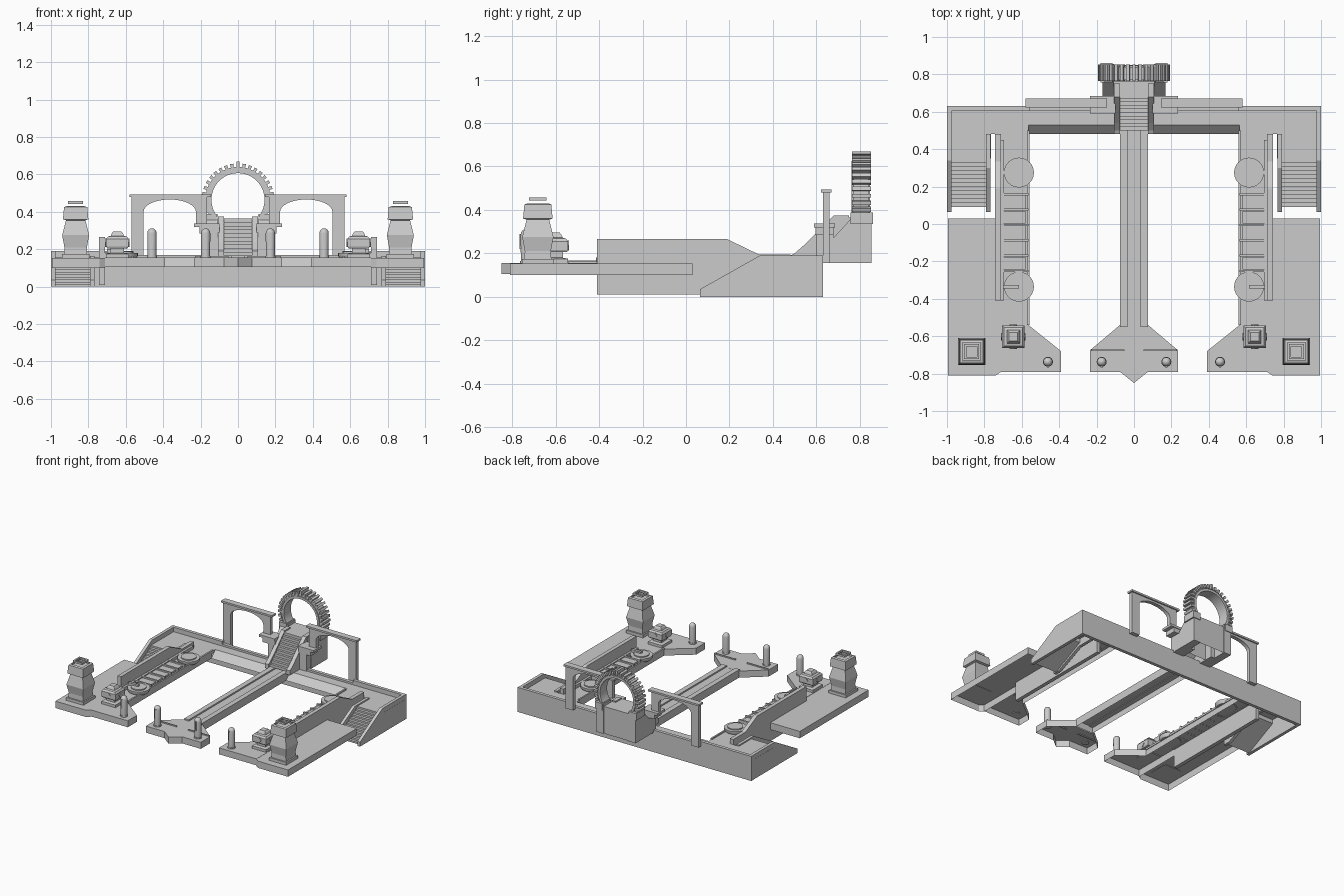
import bpy, bmesh
from math import sin, cos, pi, radians, sqrt

if "Cube" in bpy.data.objects:
    bpy.data.objects.remove(bpy.data.objects["Cube"])

MAP = {'x': lambda u, v, w: (w, u, v),
       'y': lambda u, v, w: (u, w, v),
       'z': lambda u, v, w: (u, v, w)}


def finish(name, bm, mirror, smooth):
    me = bpy.data.meshes.new(name)
    bm.to_mesh(me)
    bm.free()
    ob = bpy.data.objects.new(name, me)
    bpy.context.collection.objects.link(ob)
    if mirror:
        ob.modifiers.new("Mirror", 'MIRROR').use_mirror_merge = False
    if smooth:
        bpy.context.view_layer.objects.active = ob
        ob.select_set(True)
        bpy.ops.object.shade_smooth_by_angle(angle=radians(35))
        ob.select_set(False)
    return ob


def prisms(name, items, axis='z', mirror=False, hollow=False, smooth=False):
    """items: list of (outline, start, end) extruded along axis; hollow drops the start cap."""
    bm = bmesh.new()
    caps = []
    for pts, a, b in items:
        lo = [bm.verts.new(MAP[axis](u, v, a)) for u, v in pts]
        hi = [bm.verts.new(MAP[axis](u, v, b)) for u, v in pts]
        caps.append(bm.faces.new(lo))
        bm.faces.new(hi)
        for i in range(len(pts)):
            j = (i + 1) % len(pts)
            bm.faces.new((lo[i], lo[j], hi[j], hi[i]))
    bmesh.ops.recalc_face_normals(bm, faces=bm.faces)
    if hollow:
        bmesh.ops.delete(bm, geom=caps, context='FACES_ONLY')
    return finish(name, bm, mirror, smooth)


def rect(u0, u1, v0, v1):
    return [(u0, v0), (u1, v0), (u1, v1), (u0, v1)]


def boxes(name, dims, **kw):
    return prisms(name, [(rect(a, b, c, d), e, f) for a, b, c, d, e, f in dims], **kw)


def sym(pts):
    return pts + [(-x, y) for x, y in reversed(pts) if abs(x) > 1e-6]


def lathe(name, cx, cy, profile, n, ring=False, mirror=True, smooth=False):
    """Stacked rings of (half width, z); n=4 gives an axis-aligned square section."""
    bm = bmesh.new()
    k, off = (sqrt(2), pi / 4) if n == 4 else (1, 0)
    rows = [[bm.verts.new((cx + r * k * cos(off + 2 * pi * i / n),
                           cy + r * k * sin(off + 2 * pi * i / n), z)) for i in range(n)]
            for r, z in profile]
    for p, q in zip(rows, rows[1:] + ([rows[0]] if ring else [])):
        for i in range(n):
            j = (i + 1) % n
            bm.faces.new((p[i], p[j], q[j], q[i]))
    if not ring:
        bm.faces.new(rows[0])
        bm.faces.new(rows[-1])
    bmesh.ops.recalc_face_normals(bm, faces=bm.faces)
    return finish(name, bm, mirror, smooth)


def steps(y0, z0, y1, z1, n):
    pts = []
    for i in range(n):
        y = y0 + (y1 - y0) * i / n
        pts += [(y, z0 + (z1 - z0) * i / n), (y, z0 + (z1 - z0) * (i + 1) / n)]
    return pts + [(y1, z1), (y1, z1 - 0.03)]


# back deck, sloped front edge, back wall with raised ends
prisms("back_deck", [(sym([(0, .53), (.565, .53), (.565, .48), (.765, .48), (.765, .35),
                           (1, .35), (1, .62), (0, .62)]), .14, .155)], hollow=True)
prisms("deck_front_slope", [([(.48, .105), (.53, .155), (.53, .14)], -.565, .565)], axis='x')
prisms("back_wall", [(sym([(0, 0), (1, 0), (1, .19), (.56, .19), (.56, .17), (0, .17)]),
                      .605, .63)], axis='y')

# outer and inner side walls of the corner stairs, and the stairs
cheek = [(.065, .0), (.065, .035), (.34, .19), (.63, .19), (.63, 0)]
inner = [(.065, .0), (.065, .035), (.30, .165), (.48, .165), (.48, .1), (.34, .1), (.12, 0)]
prisms("stair_outer_wall", [(cheek, .975, .999)], axis='x', mirror=True)
prisms("stair_inner_wall", [(inner, .767, .79)], axis='x', mirror=True)
prisms("corner_stairs", [(steps(.09, 0, .35, .155, 12), .785, .98)], axis='x', mirror=True)

# side walkways, landing slabs and tall divider wall
prisms("side_walkway", [([(.39, -.68), (.565, -.54), (.565, .49), (.71, .49), (.71, -.79),
                          (.39, -.79)], .105, .155)], mirror=True, hollow=True)
prisms("side_slab", [([(.71, -.79), (.74, -.81), (.995, -.81), (.995, .03), (.71, .03)],
                      .1, .153)], mirror=True, hollow=True)
prisms("divider_wall", [([(-.41, .01), (-.41, .265), (.19, .265), (.335, .195), (.48, .195),
                          (.48, .01)], .712, .742)], axis='x', mirror=True)

# walkway machinery: plates, cross bars, edge bolts, round tables
ys = [-.21 + .082 * i for i in range(5)]
boxes("walkway_plates", [(.58, .695, y - .034, y + .034, .15, .172) for y in ys], mirror=True)
boxes("walkway_bars", [(.565, .712, y - .047, y - .035, .15, .182) for y in ys + [.2]], mirror=True)
boxes("edge_curb", [(.695, .712, -.41, .45, .15, .18), (.56, .572, -.54, .5, .15, .165)], mirror=True)
for label, cy in (("rear", .275), ("front", -.335)):
    lathe(label + "_round_table", .615, cy,
          [(.07, .15), (.08, .165), (.08, .18), (.055, .18), (.055, .188), (.0001, .188)],
          24, smooth=True)
boxes("front_table_arm", [(.615, .70, -.345, -.325, .18, .2)], mirror=True)

# central walkway with curbs and pointed front platform
prisms("centre_walkway", [(sym([(0, -.55), (.075, -.55), (.075, .52), (0, .52)]), .105, .155)],
       hollow=True)
boxes("centre_curb", [(.036, .075, -.55, .52, .15, .166)], mirror=True)
prisms("centre_platform", [(sym([(0, -.85), (.075, -.79), (.235, -.79), (.235, -.675),
                                 (.075, -.54), (0, -.54)]), .105, .156)], hollow=True)
boxes("platform_ridge", [(.05, .23, -.68, -.672, .15, .165)], mirror=True)

# rounded bollards with a slot in front
for label, x in (("inner", .173), ("outer", .46)):
    dome = [(.025 * cos(a), .285 + .027 * sin(a)) for a in (0, .4, .8, 1.2, 1.56)]
    lathe(label + "_bollard", x, -.737, [(.027, .15), (.027, .165), (.024, .165)] + dome,
          14, smooth=True)
    boxes(label + "_bollard_slot", [(x - .006, x + .006, -.766, -.74, .22, .29)], mirror=True)

# large square lantern towers with a floating square ring
lathe("tower", .868, -.682,
      [(.073, .15), (.073, .175), (.062, .175), (.06, .21), (.072, .275), (.052, .355), (.068, .36),
       (.062, .425), (.048, .43), (.048, .418), (.03, .418)], 4)
lathe("tower_top_ring", .868, -.682, [(.04, .443), (.04, .457), (.028, .457), (.028, .443)], 4, ring=True)

# small lanterns with a diamond on each face
lx, ly = .645, -.603
lathe("small_lantern", lx, ly,
      [(.06, .15), (.06, .175), (.036, .18), (.036, .205), (.055, .205), (.06, .215), (.06, .255),
       (.05, .268), (.035, .272), (.03, .285), (.022, .295)], 4)
diamond = lambda c: [(c - .02, .235), (c, .212), (c + .02, .235), (c, .258)]
prisms("lantern_diamond_front", [(diamond(lx), ly - .065, ly + .065)], axis='y', mirror=True)
prisms("lantern_diamond_side", [(diamond(ly), lx - .065, lx + .065)], axis='x', mirror=True)

# arches beside the gate
arc = [(.365 + .14 * cos(pi * i / 16), .40 + .066 * sin(pi * i / 16)) for i in range(17)]
prisms("arch", [([(.225, .335), (.165, .335), (.165, .482), (.57, .482), (.57, .155), (.505, .155)]
                 + arc, .63, .66)], axis='y', mirror=True)
boxes("arch_cap", [(.145, .58, .622, .67, .48, .494)], mirror=True)
boxes("arch_bracket", [(.10, .205, .595, .68, .285, .32), (.10, .235, .59, .685, .32, .338)], mirror=True)
boxes("arch_pier", [(.10, .165, .60, .68, .155, .30)], mirror=True)

# gate stairs, cheeks, base and buttresses
prisms("gate_stairs", [(steps(.5, .165, .69, .365, 10), -.08, .08)], axis='x')
prisms("gate_stair_cheek", [([(.48, .155), (.48, .19), (.5, .2), (.54, .235), (.68, .375), (.75, .375),
                              (.75, .155)], .076, .107)], axis='x', mirror=True)
boxes("gate_base", [(-.11, .11, .69, .85, .155, .365)], hollow=True)
prisms("gate_buttress", [([(.65, .155), (.65, .24), (.76, .36), (.77, .385), (.855, .385),
                           (.855, .155)], .107, .168)], axis='x', mirror=True)
boxes("gate_ring_foot", [(.115, .178, .757, .86, .335, .388)], mirror=True)

# round gate: arc band, inner lip and radial teeth
CZ = .465


def pol(r, d):
    return (r * cos(radians(d)), CZ + r * sin(radians(d)))


def band(r0, r1, n=36, a=-36, b=216):
    ds = [a + (b - a) * i / n for i in range(n + 1)]
    return [pol(r1, d) for d in ds] + [pol(r0, d) for d in reversed(ds)]


prisms("gate_ring", [(band(.142, .16), .762, .848), (band(.155, .175), .77, .84)],
       axis='y', smooth=True)
teeth = []
for i in range(23):
    d = -20 + 220 * i / 22
    w = 2.6
    top = .204 if i == 11 else .194
    teeth.append(([pol(.165, d - w), pol(top, d - w), pol(top, d + w), pol(.165, d + w)], .764, .852))
prisms("gate_teeth", teeth, axis='y')
